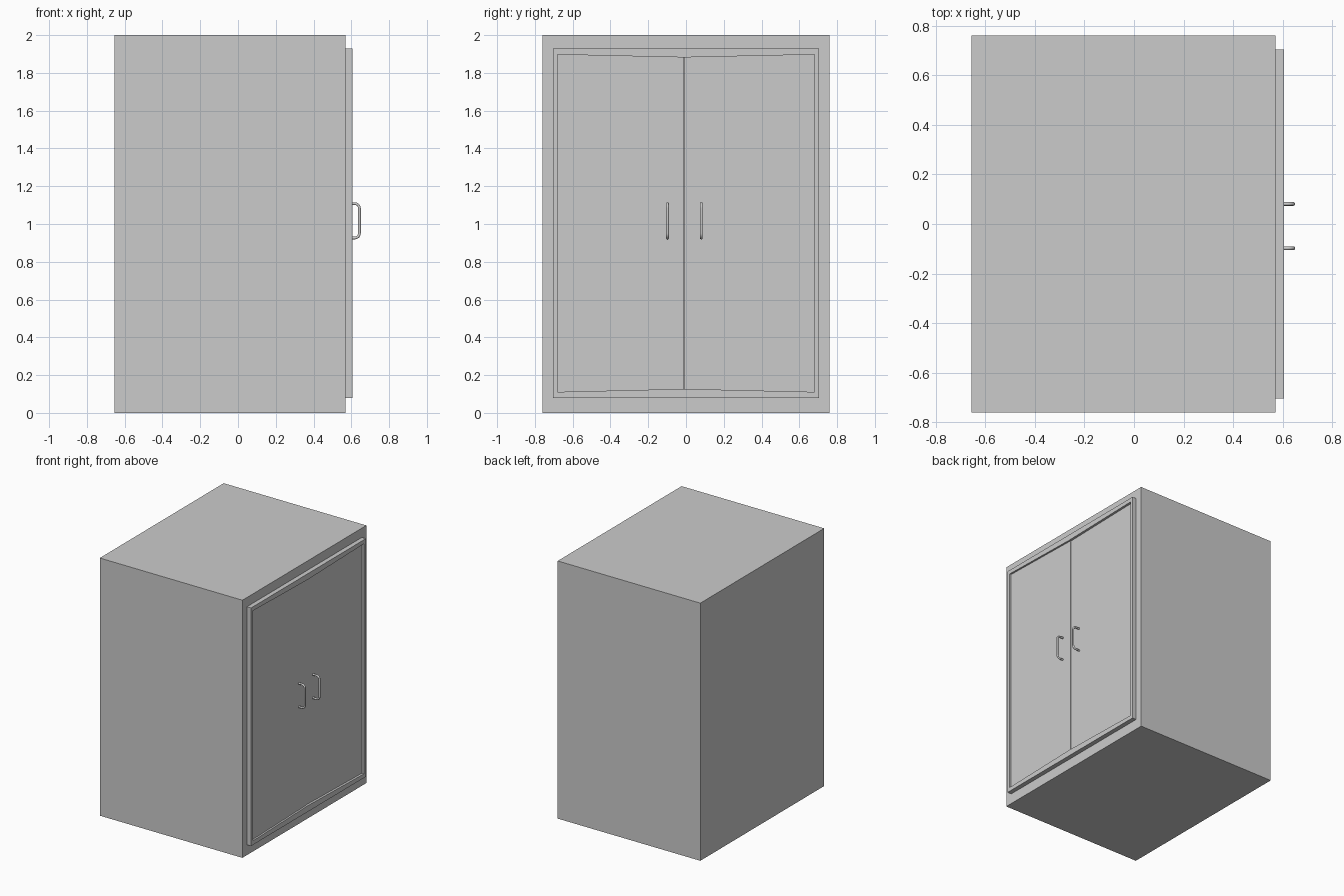
import bpy, bmesh, math
from mathutils import Vector

if "Cube" in bpy.data.objects:
    bpy.data.objects.remove(bpy.data.objects["Cube"])


def add_object(name, bm):
    bmesh.ops.recalc_face_normals(bm, faces=bm.faces)
    mesh = bpy.data.meshes.new(name)
    bm.to_mesh(mesh)
    bm.free()
    obj = bpy.data.objects.new(name, mesh)
    bpy.context.collection.objects.link(obj)
    return obj


def prism(name, profile, x0, x1):
    """Extrude a (y, z) outline from x0 to x1."""
    bm = bmesh.new()
    a = [bm.verts.new((x0, y, z)) for y, z in profile]
    b = [bm.verts.new((x1, y, z)) for y, z in profile]
    n = len(a)
    bm.faces.new(a)
    bm.faces.new(b)
    for i in range(n):
        j = (i + 1) % n
        bm.faces.new((a[i], a[j], b[j], b[i]))
    return add_object(name, bm)


def ring(name, outer, inner, x0, x1):
    """Extrude the band between two matching (y, z) outlines."""
    bm = bmesh.new()
    loops = [[bm.verts.new((x, y, z)) for y, z in p]
             for p, x in ((outer, x0), (outer, x1), (inner, x1), (inner, x0))]
    n = len(outer)
    for k in range(4):
        p, q = loops[k], loops[(k + 1) % 4]
        for i in range(n):
            j = (i + 1) % n
            bm.faces.new((p[i], p[j], q[j], q[i]))
    return add_object(name, bm)


SEAM = -0.01

# Cabinet body
prism("cabinet_body", [(-0.76, 0), (0.76, 0), (0.76, 2), (-0.76, 2)], -0.655, 0.57)

# Raised door frame, with an opening that narrows slightly at the seam
outer = [(-0.704, 0.08), (SEAM, 0.08), (0.704, 0.08),
         (0.704, 1.928), (SEAM, 1.928), (-0.704, 1.928)]
inner = [(-0.681, 0.111), (SEAM, 0.127), (0.68, 0.111),
         (0.68, 1.897), (SEAM, 1.882), (-0.681, 1.897)]
ring("door_frame", outer, inner, 0.56, 0.605)

# Two doors; one overlaps the other by a small step at the seam
prism("left_door", [(-0.69, 0.1), (SEAM - 0.002, 0.1), (SEAM - 0.002, 1.91), (-0.69, 1.91)],
      0.562, 0.591)
prism("right_door", [(SEAM + 0.002, 0.1), (0.69, 0.1), (0.69, 1.91), (SEAM + 0.002, 1.91)],
      0.562, 0.587)


# Bent bar handles
def handle(name, y):
    r, x_in, x_out, z0, z1 = 0.025, 0.58, 0.643, 0.926, 1.108
    pts = [(x_in, z0)]
    for cz, start in ((z0 + r, -90), (z1 - r, 0)):
        for i in range(7):
            t = math.radians(start + i * 15)
            pts.append((x_out - r + r * math.cos(t), cz + r * math.sin(t)))
    pts.append((x_in, z1))
    curve = bpy.data.curves.new(name, 'CURVE')
    curve.dimensions = '3D'
    curve.bevel_depth = 0.0075
    curve.bevel_resolution = 3
    curve.use_fill_caps = True
    spline = curve.splines.new('POLY')
    spline.points.add(len(pts) - 1)
    for p, (x, z) in zip(spline.points, pts):
        p.co = (x, y, z, 1)
    obj = bpy.data.objects.new(name, curve)
    bpy.context.collection.objects.link(obj)
    bpy.ops.object.select_all(action='DESELECT')
    bpy.context.view_layer.objects.active = obj
    obj.select_set(True)
    bpy.ops.object.convert(target='MESH')
    bpy.ops.object.shade_smooth_by_angle(angle=math.radians(50))


handle("left_handle", -0.098)
handle("right_handle", 0.081)
